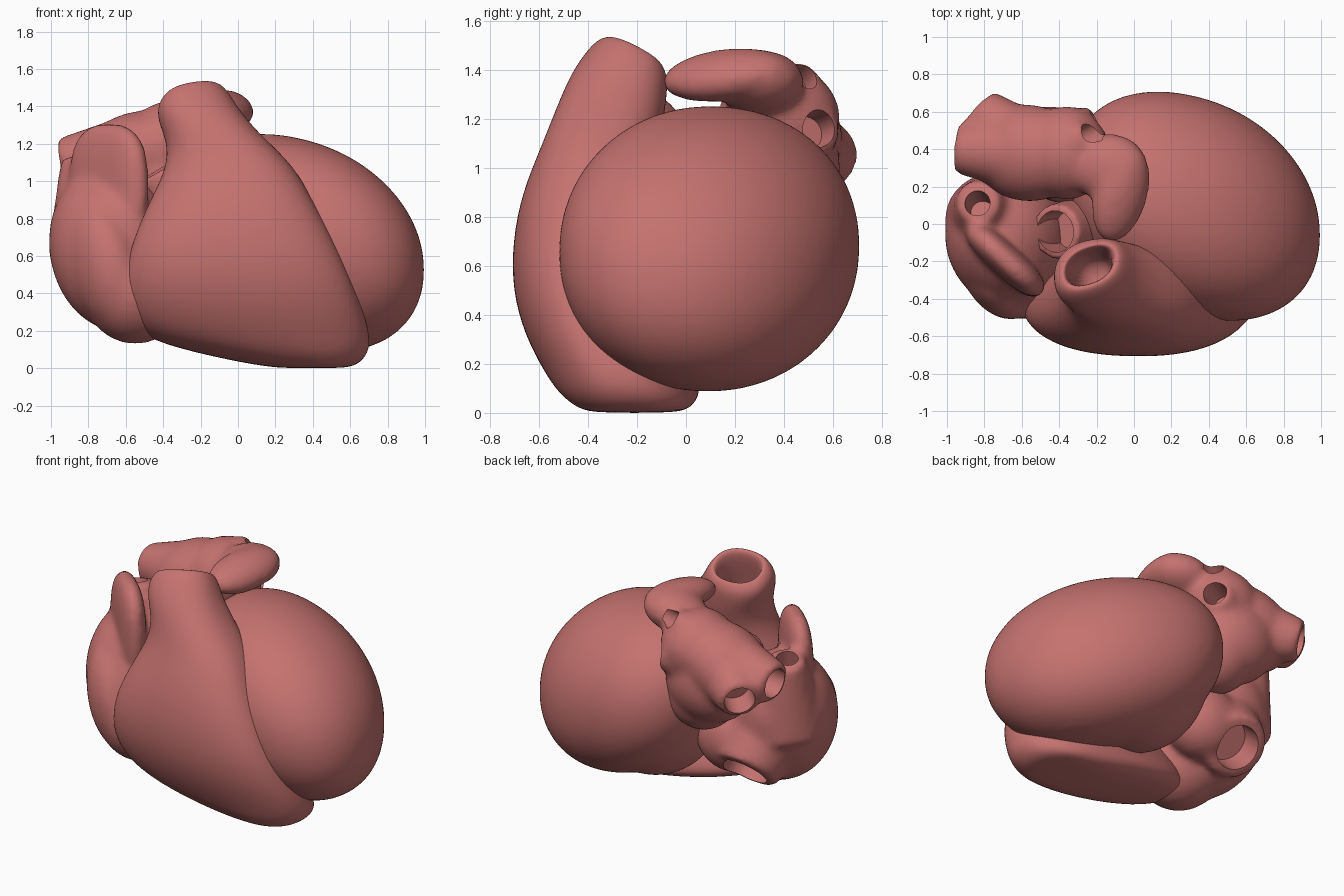
import bpy, bmesh, math
from mathutils import Matrix, Vector

if "Cube" in bpy.data.objects:
    bpy.data.objects.remove(bpy.data.objects["Cube"])

flesh = bpy.data.materials.new("flesh")
flesh.use_nodes = True
flesh.diffuse_color = (0.56, 0.17, 0.16, 1)
flesh.node_tree.nodes["Principled BSDF"].inputs["Base Color"].default_value = flesh.diffuse_color


def ball(bm, center, a, b, c, power=2):
    """Ellipsoid; a, b, c are its (possibly skewed) half axes, or plain radii."""
    axes = [Vector([v if i == j else 0 for j in range(3)]) if isinstance(v, float) else Vector(v)
            for i, v in enumerate((a, b, c))]
    m = Matrix(axes).transposed().to_4x4()
    m.translation = center
    made = bmesh.ops.create_uvsphere(bm, u_segments=64, v_segments=32, radius=1)
    for v in made["verts"]:
        v.co = m @ (v.co / sum(abs(k) ** power for k in v.co) ** (1 / power))


def pipe(bm, start, end, r1, r2):
    """Capped cone running from start to end."""
    start, end = Vector(start), Vector(end)
    axis = end - start
    m = Matrix.Translation((start + end) / 2) @ axis.to_track_quat('Z', 'Y').to_matrix().to_4x4()
    bmesh.ops.create_cone(bm, cap_ends=True, segments=40, radius1=r1, radius2=r2,
                          depth=axis.length, matrix=m)


def to_object(bm, name):
    bmesh.ops.recalc_face_normals(bm, faces=bm.faces)
    mesh = bpy.data.meshes.new(name)
    bm.to_mesh(mesh)
    bm.free()
    obj = bpy.data.objects.new(name, mesh)
    bpy.context.collection.objects.link(obj)
    return obj


def finish(obj):
    """Apply the modifiers, colour the part and shade it smooth."""
    deps = bpy.context.evaluated_depsgraph_get()
    mesh = bpy.data.meshes.new_from_object(obj.evaluated_get(deps))
    obj.modifiers.clear()
    obj.data = mesh
    mesh.name = obj.name
    mesh.materials.clear()
    mesh.materials.append(flesh)
    mesh.shade_smooth()
    mesh.set_sharp_from_angle(angle=math.radians(50))


def fuse(bm, name, holes=(), smooth=18):
    """Melt overlapping solids into one soft form, then bore out the vessel openings."""
    obj = to_object(bm, name)
    remesh = obj.modifiers.new("melt", 'REMESH')
    remesh.mode = 'VOXEL'
    remesh.voxel_size = 0.02
    soft = obj.modifiers.new("soften", 'SMOOTH')
    soft.factor, soft.iterations = 0.5, smooth
    cutters = []
    for inner, outer, radius in holes:
        cut = bmesh.new()
        pipe(cut, inner, outer, radius * 0.9, radius)
        cutter = to_object(cut, "bore")
        cutter.hide_render = True
        boolean = obj.modifiers.new("opening", 'BOOLEAN')
        boolean.operation, boolean.object = 'DIFFERENCE', cutter
        cutters.append(cutter)
    finish(obj)
    for cutter in cutters:
        bpy.data.objects.remove(cutter)


def loft(name, sections, power=2.3, n=32):
    """Skin horizontal rounded sections: z, x range, y range, skew, tilt."""
    bm = bmesh.new()
    rings = []
    for z, x0, x1, y0, y1, skew, tilt in sections:
        ring = []
        for i in range(n):
            t = math.tau * i / n
            c, s = math.cos(t), math.sin(t)
            u = math.copysign(abs(c) ** (2 / power), c) * (x1 - x0) / 2
            v = math.copysign(abs(s) ** (2 / power), s) * (y1 - y0) / 2
            ring.append(bm.verts.new(((x0 + x1) / 2 + u, (y0 + y1) / 2 + v + skew * u,
                                      z + tilt * (v - 0.25 * u))))
        rings.append(ring)
    for low, high in zip(rings, rings[1:]):
        for i in range(n):
            j = (i + 1) % n
            bm.faces.new((low[i], low[j], high[j], high[i]))
    bm.faces.new(rings[0])
    bm.faces.new(rings[-1])
    obj = to_object(bm, name)
    obj.modifiers.new("round", 'SUBSURF').levels = 2
    finish(obj)


# Left ventricle: a big leaning egg, fuller at its back underside
bm = bmesh.new()
ball(bm, (0.32, 0.095, 0.67), (0.675, -0.155, -0.145), (0, 0.59, -0.03), (0, 0, 0.56), 2.1)
ball(bm, (0.1, 0.16, 0.62), 0.42, 0.45, 0.47)
fuse(bm, "left_ventricle", smooth=10)

# Right ventricle: front wall rising into the hollow outflow trunk
loft("right_ventricle", [
    (0.0, 0.25, 0.55, -0.36, -0.06, -0.05, 0),
    (0.015, 0.1, 0.64, -0.44, 0.02, -0.06, 0),
    (0.08, -0.22, 0.70, -0.52, 0.06, -0.05, 0),
    (0.17, -0.54, 0.71, -0.58, 0.05, -0.04, 0),
    (0.32, -0.62, 0.67, -0.66, -0.04, -0.03, 0),
    (0.5, -0.61, 0.60, -0.71, -0.16, -0.02, 0),
    (0.7, -0.56, 0.51, -0.71, -0.2, -0.02, 0),
    (0.9, -0.47, 0.40, -0.67, -0.17, -0.04, 0),
    (1.08, -0.38, 0.30, -0.59, -0.12, -0.04, -0.05),
    (1.22, -0.38, 0.14, -0.53, -0.09, 0, -0.12),
    (1.34, -0.43, 0.02, -0.47, -0.08, 0.1, -0.25),
    (1.43, -0.43, -0.04, -0.39, -0.08, 0.2, -0.45),
    (1.48, -0.38, -0.09, -0.33, -0.11, 0.3, -0.6),
    (1.45, -0.36, -0.12, -0.31, -0.14, 0.3, -0.6),
    (1.28, -0.34, -0.12, -0.36, -0.15, 0.2, -0.4),
    (1.1, -0.28, -0.1, -0.39, -0.2, 0, 0),
])

# Right atrium: rounded sac, broad front flap and the two caval openings
bm = bmesh.new()
ball(bm, (-0.67, -0.08, 0.64), (0.34, -0.02, 0.0), (0, 0.37, 0.02), (-0.03, 0.03, 0.44))
ball(bm, (-0.55, -0.22, 0.42), 0.28, 0.29, 0.29)
ball(bm, (-0.45, 0.12, 0.52), 0.25, 0.22, 0.24)
ball(bm, (-0.72, -0.3, 0.55), (0.2, -0.07, -0.1), (0, 0.2, 0), (0, 0, 0.32))
ball(bm, (-0.69, -0.19, 0.98), (0.2, -0.18, 0.0), (0.05, 0.07, 0.0), (0.0, 0.0, 0.33), 2.7)
pipe(bm, (-0.76, 0.02, 0.65), (-0.835, 0.12, 1.13), 0.26, 0.115)
pipe(bm, (-0.63, 0.0, 0.6), (-0.62, 0.25, 0.36), 0.3, 0.2)
fuse(bm, "right_atrium", [
    ((-0.81, 0.06, 0.9), (-0.85, 0.135, 1.24), 0.07),
    ((-0.63, 0.12, 0.48), (-0.615, 0.35, 0.26), 0.15),
])

# Left atrium: back sac with four short vein mouths and a curled auricle
bm = bmesh.new()
ball(bm, (-0.57, 0.38, 1.12), (0.30, -0.01, 0.06), (0, 0.26, 0), (0, 0, 0.25))
ball(bm, (-0.36, 0.38, 1.2), 0.23, 0.25, 0.23)
ball(bm, (-0.46, 0.38, 1.0), 0.3, 0.25, 0.28)
ball(bm, (-0.37, 0.34, 0.88), 0.24, 0.23, 0.25)
ball(bm, (-0.13, 0.3, 1.35), (0.2, 0.03, 0.02), (-0.03, 0.18, 0), (0, 0, 0.13))
ball(bm, (-0.07, 0.16, 1.38), (0.15, 0.02, -0.02), (0.04, 0.26, 0.03), (0, 0, 0.105))
veins = [
    ((-0.6, 0.38, 1.14), (-0.95, 0.40, 1.10), 0.13),
    ((-0.62, 0.42, 1.1), (-0.83, 0.61, 1.03), 0.13),
    ((-0.40, 0.40, 1.28), (-0.24, 0.48, 1.37), 0.08),
    ((-0.42, 0.44, 1.12), (-0.20, 0.54, 1.16), 0.10),
]
holes = []
for root, mouth, radius in veins:
    pipe(bm, root, mouth, radius * 1.6, radius)
    root, mouth = Vector(root), Vector(mouth)
    holes.append((root.lerp(mouth, 0.5), root.lerp(mouth, 1.3), radius * 0.78))
fuse(bm, "left_atrium", holes)

# Aortic root: short leaning ring between the trunk and the atria
bm = bmesh.new()
pipe(bm, (-0.24, -0.02, 0.75), (-0.42, -0.04, 1.06), 0.18, 0.145)
fuse(bm, "aortic_root", [((-0.33, -0.03, 0.9), (-0.46, -0.045, 1.13), 0.115)], smooth=5)
